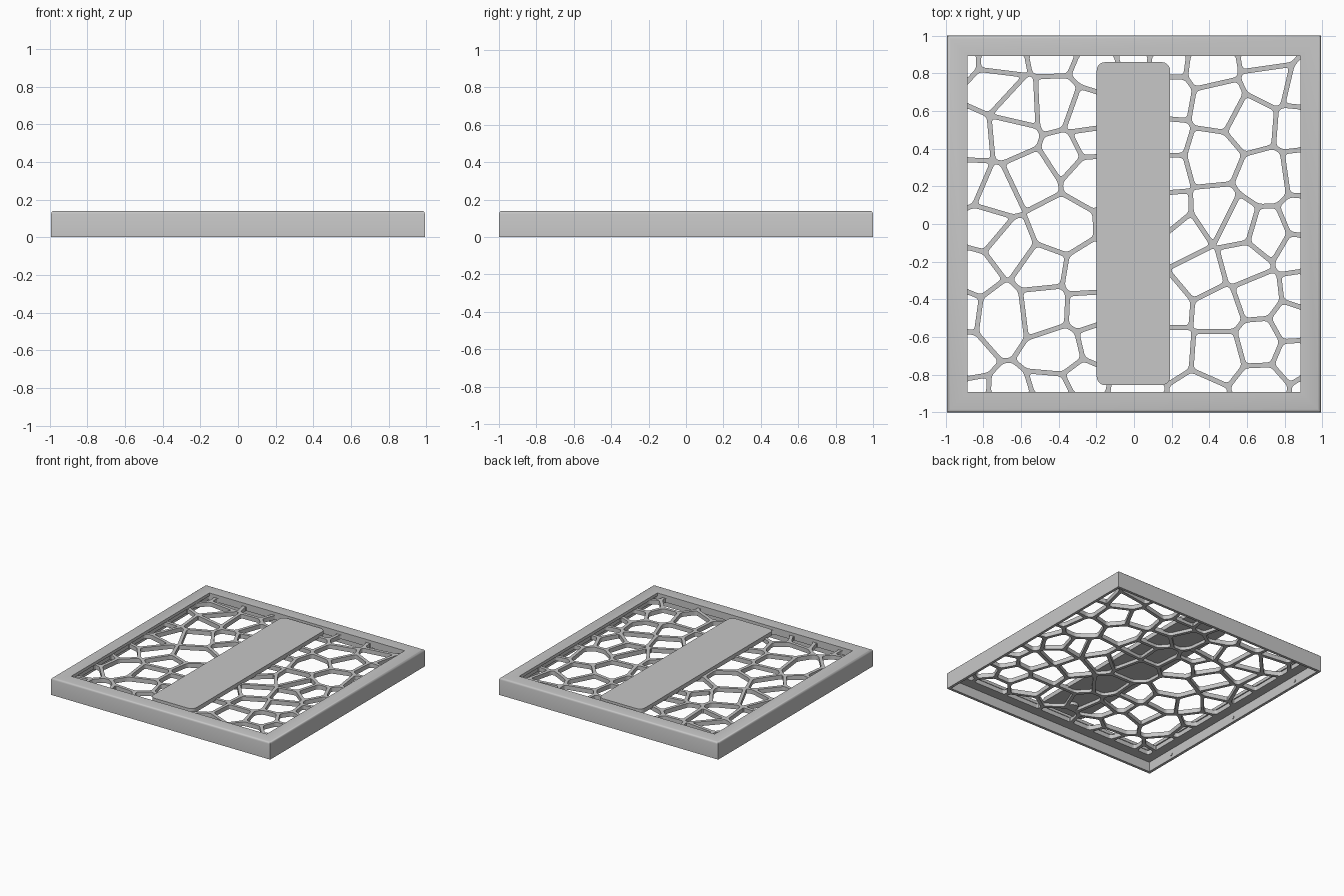
import bpy
import bmesh
import math
from mathutils import Vector
from mathutils.geometry import tessellate_polygon

HALF_X, HALF_Y = 0.992, 1.0
SKIRT = 0.022
TOP, LIP_UNDER, RIB_DEPTH = 0.14, 0.115, 0.035
PLATE_UNDER = 0.105
RIB_HALF = 0.013

default_cube = bpy.data.objects.get("Cube")
if default_cube:
    bpy.data.objects.remove(default_cube, do_unlink=True)

grey = bpy.data.materials.new("plain_grey")
grey.use_nodes = True
grey.diffuse_color = (0.57, 0.57, 0.57, 1)
grey.node_tree.nodes["Principled BSDF"].inputs["Base Color"].default_value = (0.57, 0.57, 0.57, 1)


def make_object(name, bm, smooth=False):
    """Turn a bmesh into a grey object in the scene."""
    mesh = bpy.data.meshes.new(name)
    bm.to_mesh(mesh)
    bm.free()
    mesh.materials.append(grey)
    obj = bpy.data.objects.new(name, mesh)
    bpy.context.scene.collection.objects.link(obj)
    if smooth:
        bpy.ops.object.select_all(action='DESELECT')
        obj.select_set(True)
        bpy.context.view_layer.objects.active = obj
        bpy.ops.object.shade_smooth_by_angle(angle=math.radians(40))
    return obj


def rectangle(half_x, half_y):
    return [Vector((sx * half_x, sy * half_y))
            for sx, sy in ((-1, -1), (1, -1), (1, 1), (-1, 1))]


def clip(poly, point, normal):
    """Keep the part of a convex polygon behind a line."""
    result = []
    for a, b in zip(poly, poly[1:] + poly[:1]):
        da, db = (a - point).dot(normal), (b - point).dot(normal)
        if da <= 0:
            result.append(a)
        if da * db < 0:
            result.append(a.lerp(b, da / (da - db)))
    return result


def voronoi_cell(seed, seeds, bounds, gap):
    """Region nearest to the seed, pulled back by the gap on every side."""
    poly = bounds
    for other in seeds:
        if other is not seed and poly:
            normal = (other - seed).normalized()
            poly = clip(poly, (seed + other) / 2 - normal * gap, normal)
    return poly


def round_corners(poly, radius, steps=3):
    result = []
    count = len(poly)
    for i, corner in enumerate(poly):
        ends = []
        for other in (poly[i - 1], poly[(i + 1) % count]):
            side = other - corner
            ends.append(corner + side * min(0.4, radius / max(side.length, 0.001)))
        for k in range(steps + 1):
            t = k / steps
            result.append(ends[0].lerp(corner, t).lerp(corner.lerp(ends[1], t), t))
    return result


# Cell centres of the lattice, in hundredths of a unit
LEFT_CELLS = [
    (-92, 89), (-73, 89), (-42, 95), (-18, 85), (-75, 73), (-62, 61),
    (-41, 62), (-27, 57), (-87, 46), (-65, 48), (-35, 38), (-25, 43),
    (-88, 22), (-74, 16), (-55, 25), (-24, 28), (-79, -1), (-66, -12),
    (-41, -2), (-86, -27), (-49, -24), (-25, -28), (-93, -44), (-71, -47),
    (-47, -44), (-24, -45), (-96, -69), (-39, -68), (-18, -63), (-91, -97),
    (-64, -98), (-41, -91), (-27, -84)]
RIGHT_CELLS = [
    (17, 88), (40, 85), (71, 90), (17, 68), (45, 63), (73, 76), (90, 72),
    (62, 54), (88, 52), (15, 44), (41, 36), (70, 24), (91, 27), (15, 29),
    (44, 5), (17, 4), (54, 0), (71, -5), (90, 3), (26, -7), (58, -21),
    (88, -15), (36, -27), (17, -43), (45, -45), (65, -38), (91, -35),
    (67, -63), (85, -53), (86, -71), (45, -69), (17, -67), (34, -94),
    (68, -87), (97, -89)]
MIDDLE_CELLS = [(0, 30 * row) for row in range(-3, 4)]

# Lattice: one ring of faces per cell, thickened downwards
seeds = [Vector(c) / 100 for c in LEFT_CELLS + MIDDLE_CELLS + RIGHT_CELLS]
outer_bounds = rectangle(HALF_X - SKIRT, HALF_Y - SKIRT)
hole_bounds = rectangle(0.893, 0.897)
bm = bmesh.new()
for seed in seeds:
    outline = voronoi_cell(seed, seeds, outer_bounds, 0)
    if len(outline) < 3:
        continue
    loops = [outline]
    hole = voronoi_cell(seed, seeds, hole_bounds, RIB_HALF)
    if len(hole) > 2:
        loops.append(round_corners(hole, 0.02))
    loops = [[p.to_3d() for p in loop] for loop in loops]
    points = [p for loop in loops for p in loop]
    verts = [bm.verts.new((p.x, p.y, LIP_UNDER)) for p in points]
    for a, b, c in tessellate_polygon(loops):
        area = (points[b] - points[a]).cross(points[c] - points[a]).z
        if abs(area) > 1e-9:
            order = (a, b, c) if area > 0 else (a, c, b)
            bm.faces.new([verts[i] for i in order])
bmesh.ops.remove_doubles(bm, verts=bm.verts, dist=0.0002)
lattice = make_object("lattice", bm)
thicken = lattice.modifiers.new("rib_depth", 'SOLIDIFY')
thicken.thickness = RIB_DEPTH
thicken.offset = -1

# Frame: lip and skirt profile swept around the rectangle
ROUND = 0.016
profile = [(0, 0)]
for k in range(4):
    angle = math.radians(30 * k)
    profile.append((ROUND * (1 - math.cos(angle)), TOP - ROUND * (1 - math.sin(angle))))
profile += [(0.108, TOP), (0.108, LIP_UNDER), (SKIRT, LIP_UNDER), (SKIRT, 0)]
bm = bmesh.new()
rings = [[bm.verts.new((p.x, p.y, z)) for p in rectangle(HALF_X - inset, HALF_Y - inset)]
         for inset, z in profile]
for ring, following in zip(rings, rings[1:] + rings[:1]):
    for i in range(4):
        j = (i + 1) % 4
        bm.faces.new((ring[i], ring[j], following[j], following[i]))
bmesh.ops.recalc_face_normals(bm, faces=bm.faces)
make_object("frame", bm, smooth=True)

# Centre plate with rounded corners, flush with the frame top
bm = bmesh.new()
bmesh.ops.create_cube(bm, size=1)
bmesh.ops.scale(bm, vec=(0.39, 1.715, TOP - PLATE_UNDER), verts=bm.verts)
bmesh.ops.translate(bm, vec=(-0.003, 0.002, (TOP + PLATE_UNDER) / 2), verts=bm.verts)
upright = [e for e in bm.edges if abs(e.verts[0].co.z - e.verts[1].co.z) > 0.01]
bmesh.ops.bevel(bm, geom=upright, offset=0.045, segments=5, profile=0.5, affect='EDGES')
make_object("centre_plate", bm, smooth=True)

# Small round boss beneath the front end of the plate
bm = bmesh.new()
bmesh.ops.create_cone(bm, cap_ends=True, segments=24, radius1=0.045, radius2=0.045, depth=0.03)
bmesh.ops.translate(bm, vec=(0, -0.72, PLATE_UNDER - 0.01), verts=bm.verts)
make_object("plate_boss", bm, smooth=True)

# Three small studs on the inside of one skirt wall
for number, y in enumerate((-0.72, 0, 0.72)):
    bm = bmesh.new()
    bmesh.ops.create_cone(bm, cap_ends=True, segments=12, radius1=0.012, radius2=0.012, depth=0.006)
    for v in bm.verts:
        v.co = (v.co.z - HALF_X + SKIRT + 0.002, v.co.x + y, v.co.y + 0.035)
    bmesh.ops.recalc_face_normals(bm, faces=bm.faces)
    make_object(f"skirt_stud_{number + 1}", bm)
